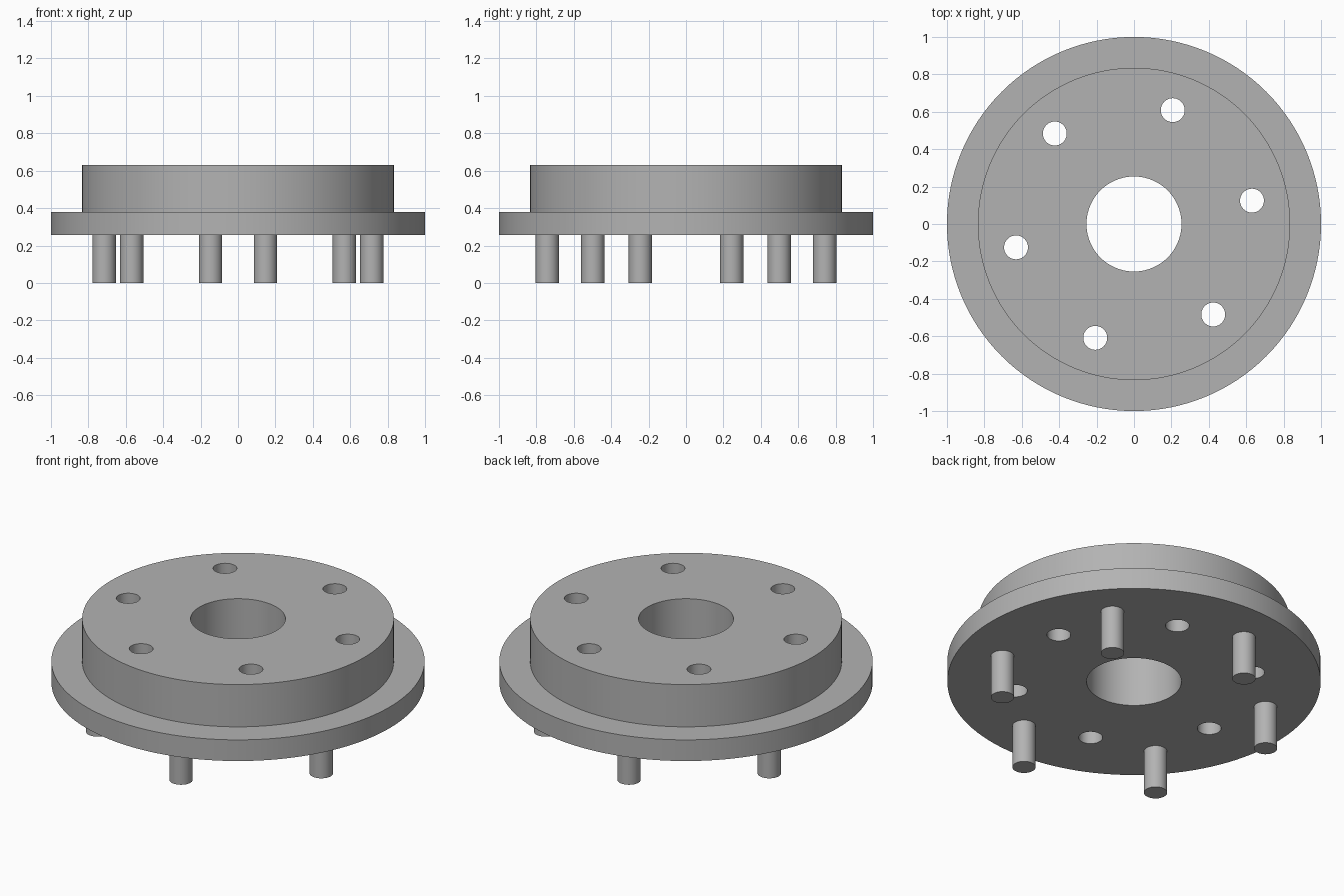
import bpy, bmesh
from math import sin, cos, pi, radians
from mathutils import Matrix, Vector

cube = bpy.data.objects.get("Cube")
if cube:
    bpy.data.objects.remove(cube, do_unlink=True)

FLANGE_BOTTOM, FLANGE_TOP, BOSS_TOP = 0.255, 0.38, 0.63
FLANGE_R, BOSS_R, BORE_R = 1.0, 0.835, 0.254
HOLE_R, HOLE_CIRCLE, HOLE_START = 0.064, 0.643, 11.2
PIN_R, PIN_CIRCLE, PIN_START = 0.0625, 0.756, 41.2

grey = bpy.data.materials.new("plain grey")
grey.use_nodes = True
GREY = (0.45, 0.45, 0.45, 1)
grey.diffuse_color = GREY
grey.node_tree.nodes["Principled BSDF"].inputs["Base Color"].default_value = GREY


def make_object(name, bm):
    bmesh.ops.recalc_face_normals(bm, faces=bm.faces)
    mesh = bpy.data.meshes.new(name)
    bm.to_mesh(mesh)
    bm.free()
    mesh.materials.append(grey)
    obj = bpy.data.objects.new(name, mesh)
    bpy.context.collection.objects.link(obj)
    return obj


def select_only(obj):
    bpy.ops.object.select_all(action='DESELECT')
    obj.select_set(True)
    bpy.context.view_layer.objects.active = obj


def smooth(obj):
    select_only(obj)
    bpy.ops.object.shade_smooth_by_angle(angle=radians(30))


def lathe(name, profile, segments=128):
    """Revolve a closed (radius, z) outline around the z axis."""
    bm = bmesh.new()
    rings = [[bm.verts.new((r * cos(2 * pi * i / segments), r * sin(2 * pi * i / segments), z))
              for r, z in profile] for i in range(segments)]
    n = len(profile)
    for i in range(segments):
        a, b = rings[i], rings[(i + 1) % segments]
        for j in range(n):
            k = (j + 1) % n
            bm.faces.new((a[j], b[j], b[k], a[k]))
    return make_object(name, bm)


def cylinder(bm, radius, z0, z1, centre, segments=40):
    bmesh.ops.create_cone(bm, cap_ends=True, segments=segments, radius1=radius, radius2=radius,
                          depth=z1 - z0,
                          matrix=Matrix.Translation((centre.x, centre.y, (z0 + z1) / 2)))


def ring_of_six(radius, start):
    for i in range(6):
        a = radians(start + 60 * i)
        yield Vector((radius * cos(a), radius * sin(a), 0))


# Stepped disc: wide flange, raised boss and central bore
body = lathe("flanged_disc", [
    (BORE_R, FLANGE_BOTTOM), (FLANGE_R, FLANGE_BOTTOM), (FLANGE_R, FLANGE_TOP),
    (BOSS_R, FLANGE_TOP), (BOSS_R, BOSS_TOP), (BORE_R, BOSS_TOP)])

# Six through holes
bm = bmesh.new()
for centre in ring_of_six(HOLE_CIRCLE, HOLE_START):
    cylinder(bm, HOLE_R, FLANGE_BOTTOM - 0.1, BOSS_TOP + 0.1, centre)
cutter = make_object("hole_cutter", bm)
cutter.hide_render = True
cut = body.modifiers.new("holes", 'BOOLEAN')
cut.operation = 'DIFFERENCE'
cut.solver = 'EXACT'
cut.object = cutter
select_only(body)
bpy.ops.object.modifier_apply(modifier=cut.name)
bpy.data.objects.remove(cutter, do_unlink=True)
smooth(body)

# Six pins under the flange, midway between the holes
for i, centre in enumerate(ring_of_six(PIN_CIRCLE, PIN_START), 1):
    bm = bmesh.new()
    cylinder(bm, PIN_R, 0, FLANGE_BOTTOM + 0.02, centre)
    smooth(make_object(f"pin_{i}", bm))
